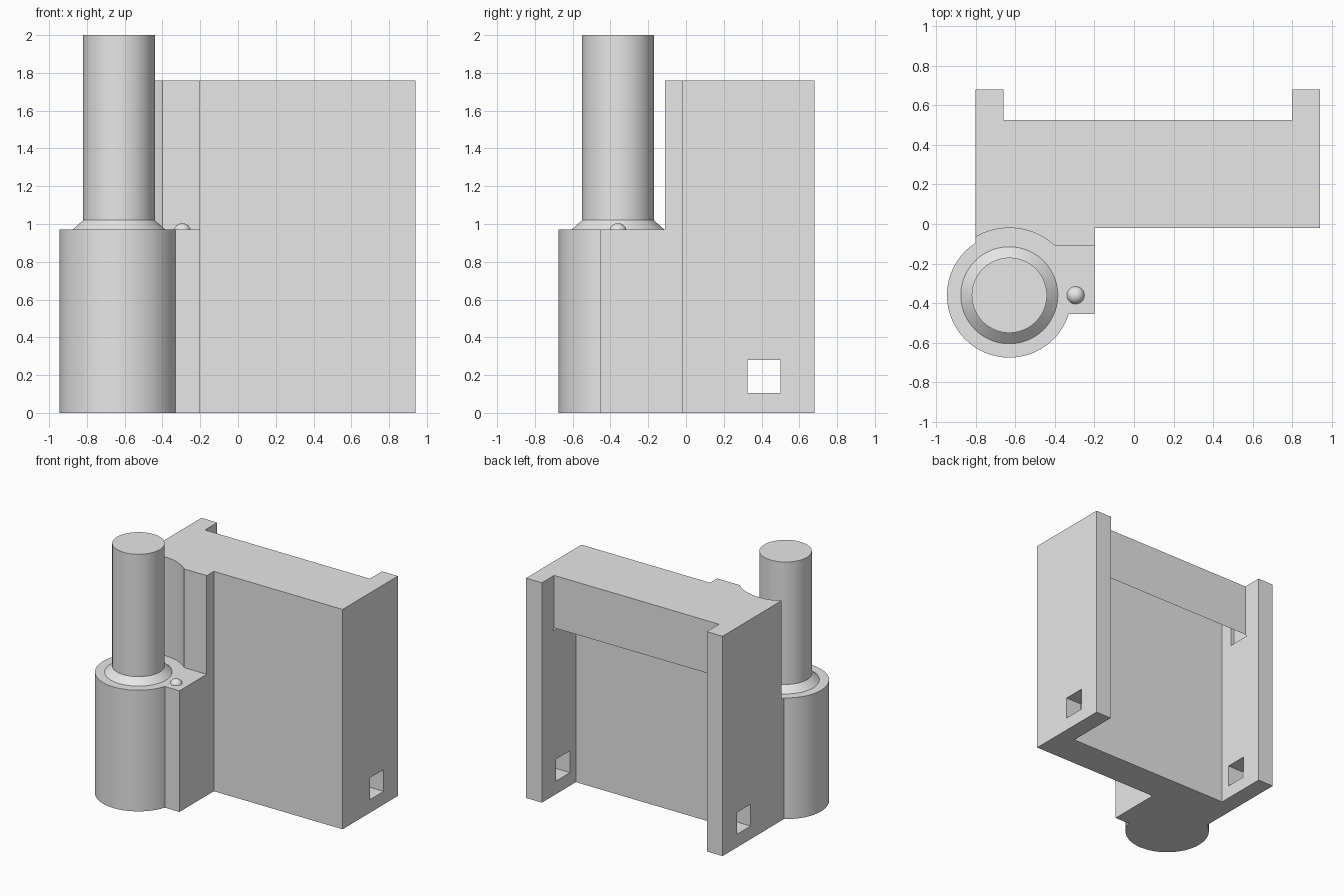
import bpy, bmesh, math
from mathutils import Vector

cube = bpy.data.objects.get("Cube")
if cube:
    bpy.data.objects.remove(cube, do_unlink=True)

grey = bpy.data.materials.new("plain_grey")
grey.use_nodes = True
grey.diffuse_color = (0.8, 0.8, 0.8, 1)
grey.node_tree.nodes["Principled BSDF"].inputs["Base Color"].default_value = (0.8, 0.8, 0.8, 1)


def finish(name, bm):
    bmesh.ops.recalc_face_normals(bm, faces=bm.faces)
    mesh = bpy.data.meshes.new(name)
    bm.to_mesh(mesh)
    bm.free()
    mesh.materials.append(grey)
    obj = bpy.data.objects.new(name, mesh)
    bpy.context.collection.objects.link(obj)
    return obj


def prism(name, points, start, end, axis="z"):
    """Extrude an xy outline along z, or a yz outline along x."""
    bm = bmesh.new()
    place = (lambda a, b: (a, b, start)) if axis == "z" else (lambda a, b: (start, a, b))
    face = bm.faces.new([bm.verts.new(place(a, b)) for a, b in points])
    move = Vector((0, 0, end - start)) if axis == "z" else Vector((end - start, 0, 0))
    ext = bmesh.ops.extrude_face_region(bm, geom=[face])
    bmesh.ops.translate(bm, vec=move, verts=[v for v in ext["geom"] if isinstance(v, bmesh.types.BMVert)])
    return finish(name, bm)


def rect(a0, a1, b0, b1):
    return [(a0, b0), (a1, b0), (a1, b1), (a0, b1)]


def circle(x, y, r, n=96):
    return [(x + r * math.cos(2 * math.pi * i / n), y + r * math.sin(2 * math.pi * i / n)) for i in range(n)]


def select(obj):
    bpy.ops.object.select_all(action="DESELECT")
    obj.select_set(True)
    bpy.context.view_layer.objects.active = obj


def smooth(obj):
    select(obj)
    bpy.ops.object.shade_smooth_by_angle(angle=math.radians(30))


def cut(obj, cutter):
    mod = obj.modifiers.new("cut", "BOOLEAN")
    mod.operation = "DIFFERENCE"
    mod.solver = "EXACT"
    mod.object = cutter
    select(obj)
    bpy.ops.object.modifier_apply(modifier=mod.name)
    bpy.data.objects.remove(cutter, do_unlink=True)


HEIGHT, SHELF = 1.76, 0.97
PX, PY = -0.63, -0.36          # pin axis
LEFT, RIGHT = 0.80, -0.66      # inner faces of the side walls

# Housing with a raised pad at the front
housing = prism("housing", [(-0.80, -0.11), (-0.20, -0.11), (-0.20, -0.02), (0.94, -0.02),
                            (0.94, 0.68), (-0.80, 0.68)], 0, HEIGHT)

# Rear recess beneath a lintel with a sloping underside
cut(housing, prism("recess_cutter", [(0.25, -0.1), (0.8, -0.1), (0.8, 1.9), (0.525, 1.9),
                                     (0.525, 1.34), (0.25, 1.615)], RIGHT, LEFT, "x"))

# Square holes through both walls, and shallow pockets under the lintel
cut(housing, prism("hole_cutter", rect(0.325, 0.50, 0.105, 0.28), -1, 1, "x"))
for inner, side in ((LEFT, 1), (RIGHT, -1)):
    cut(housing, prism("pocket_cutter", [(0.354, 1.32), (0.543, 1.32), (0.354, 1.509)],
                       inner - 0.02 * side, inner + 0.03 * side, "x"))

# Round clearance behind the pin
cut(housing, prism("clearance_cutter", circle(PX, PY, 0.34), SHELF, 2, "z"))
smooth(housing)

# Boss block beside the barrel
prism("boss_block", rect(PX, -0.20, -0.455, -0.05), 0, SHELF)

# Barrel, flared collar and pin as one turned part
bm = bmesh.new()
profile = [(0, 0), (0.315, 0), (0.315, SHELF), (0.245, SHELF), (0.19, 1.02), (0.19, 2), (0, 2)]
verts = [bm.verts.new((PX + r, PY, z)) for r, z in profile]
edges = [bm.edges.new(pair) for pair in zip(verts, verts[1:])]
bmesh.ops.spin(bm, geom=verts + edges, cent=(PX, PY, 0), axis=(0, 0, 1),
               angle=2 * math.pi, steps=96)
bmesh.ops.remove_doubles(bm, verts=bm.verts, dist=0.0001)
smooth(finish("barrel_and_pin", bm))

# Small detent ball on the shelf
bm = bmesh.new()
bmesh.ops.create_uvsphere(bm, u_segments=32, v_segments=16, radius=0.046)
bmesh.ops.translate(bm, vec=(-0.295, PY, 0.958), verts=bm.verts)
smooth(finish("detent_ball", bm))
